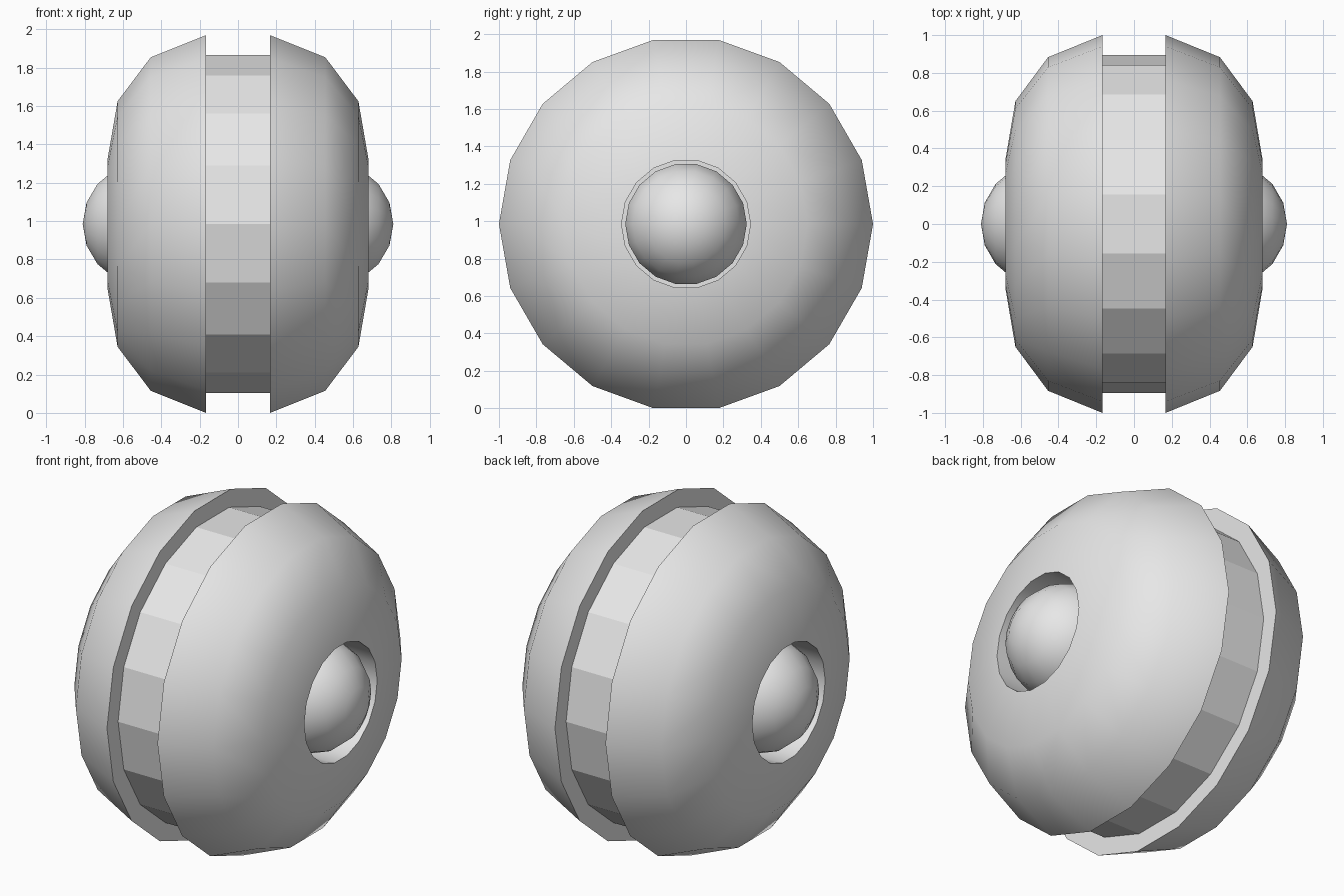
import bpy
import bmesh
import math
from mathutils import Matrix, Vector

SIDES = 18
CENTRE_Z = math.cos(math.pi / SIDES)  # rests on a flat facet

cube = bpy.data.objects.get("Cube")
if cube:
    bpy.data.objects.remove(cube, do_unlink=True)

grey = bpy.data.materials.new("light grey")
grey.use_nodes = True
grey.diffuse_color = (0.8, 0.8, 0.8, 1)
grey.node_tree.nodes["Principled BSDF"].inputs["Base Color"].default_value = grey.diffuse_color


def lathe(name, profile, closed=False, side=1, smooth=True):
    """Revolve (x, radius) points around the axle, which runs along x."""
    bm = bmesh.new()
    verts = [bm.verts.new((x * side, r, 0)) for x, r in profile]
    pairs = list(zip(verts, verts[1:]))
    if closed:
        pairs.append((verts[-1], verts[0]))
    edges = [bm.edges.new(p) for p in pairs]
    bmesh.ops.spin(bm, geom=verts + edges, cent=(0, 0, 0), axis=(1, 0, 0),
                   angle=math.tau, steps=SIDES, use_duplicate=False)
    bmesh.ops.remove_doubles(bm, verts=bm.verts, dist=0.0005)
    bmesh.ops.recalc_face_normals(bm, faces=bm.faces)
    bm.transform(Matrix.Translation(Vector((0, 0, CENTRE_Z))))
    mesh = bpy.data.meshes.new(name)
    bm.to_mesh(mesh)
    bm.free()
    mesh.materials.append(grey)
    obj = bpy.data.objects.new(name, mesh)
    bpy.context.collection.objects.link(obj)
    if smooth:
        bpy.ops.object.select_all(action="DESELECT")
        obj.select_set(True)
        bpy.context.view_layer.objects.active = obj
        bpy.ops.object.shade_smooth_by_angle(angle=math.radians(45))
    return obj


# Faceted band between the two shells
lathe("centre_band", [(-0.168, 0), (-0.168, 0.895), (0.168, 0.895), (0.168, 0)], smooth=False)

# Rounded shell with a round socket
shell = [(0.167, 0.345), (0.167, 1.0), (0.455, 0.883), (0.628, 0.65), (0.68, 0.345)]

# Ball set in the socket, with its poles on the axle
ball_x, ball_r, rings = 0.48, 0.33, 9
ball = [(ball_x + ball_r * math.cos(math.pi * i / rings),
         ball_r * math.sin(math.pi * i / rings)) for i in range(rings + 1)]

for label, side in (("left", 1), ("right", -1)):
    lathe(label + "_shell", shell, closed=True, side=side)
    lathe(label + "_hub_ball", ball, side=side)
